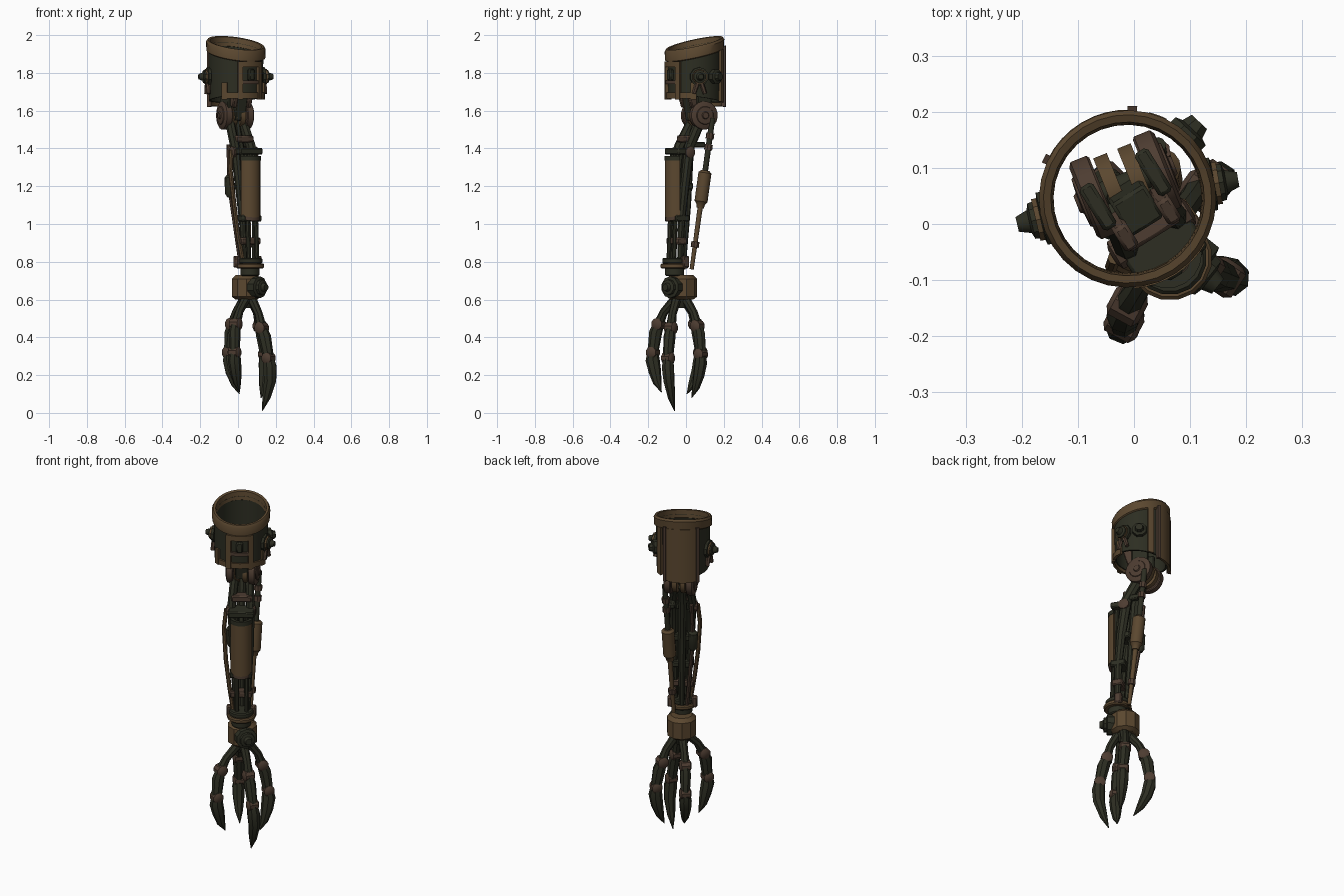
import bpy, bmesh, math
from mathutils import Vector, Matrix

if "Cube" in bpy.data.objects:
    bpy.data.objects.remove(bpy.data.objects["Cube"])

TURN = Matrix.Rotation(math.radians(32), 4, 'Z')


def material(name, rgb):
    m = bpy.data.materials.new(name)
    m.use_nodes = True
    col = (*rgb, 1)
    m.diffuse_color = col
    bsdf = m.node_tree.nodes["Principled BSDF"]
    bsdf.inputs["Base Color"].default_value = col
    bsdf.inputs["Roughness"].default_value = 0.8
    return m


DARK = material("dark olive metal", (0.026, 0.027, 0.016))
BROWN = material("worn brown metal", (0.105, 0.064, 0.029))
RUST = material("dull red brown metal", (0.075, 0.046, 0.031))


def W(u, v, z):
    """Arm space (side, back, up) to world space."""
    return TURN @ Vector((u, v, z))


def finish(name, bm, mat, bevel=0):
    bmesh.ops.recalc_face_normals(bm, faces=bm.faces)
    me = bpy.data.meshes.new(name)
    bm.to_mesh(me)
    bm.free()
    me.materials.append(mat)
    for p in me.polygons:
        p.use_smooth = True
    me.set_sharp_from_angle(angle=math.radians(35))
    ob = bpy.data.objects.new(name, me)
    bpy.context.collection.objects.link(ob)
    if bevel:
        mod = ob.modifiers.new("Bevel", 'BEVEL')
        mod.width, mod.segments = bevel, 1
    return ob


def tube(name, pts, radii, mat, sides=12, squash=1.0):
    """Sweep a round or squashed section along points."""
    pts = [Vector(p) for p in pts]
    bm, loops, last, q = bmesh.new(), [], None, None
    for i, p in enumerate(pts):
        t = pts[min(i + 1, len(pts) - 1)] - pts[max(i - 1, 0)]
        t = t.normalized() if t.length > 1e-6 else last
        q = t.to_track_quat('Z', 'Y') if q is None else last.rotation_difference(t) @ q
        last = t
        ring = []
        for k in range(sides):
            a = math.tau * (k + 0.5) / sides
            ring.append(bm.verts.new(p + q @ Vector((math.cos(a) * squash, math.sin(a), 0)) * radii[i]))
        loops.append(ring)
    for a, b in zip(loops, loops[1:]):
        for k in range(sides):
            j = (k + 1) % sides
            bm.faces.new((a[k], a[j], b[j], b[k]))
    bm.faces.new(loops[0][::-1])
    bm.faces.new(loops[-1])
    return finish(name, bm, mat)


def turned(name, start, direction, profile, mat, sides=12):
    """Stepped round part: profile holds (distance, radius)."""
    d = Vector(direction).normalized()
    return tube(name, [Vector(start) + d * t for t, r in profile], [r for t, r in profile], mat, sides)


def box(name, centre, size, mat, tilt=0, bevel=0.006):
    bm = bmesh.new()
    bmesh.ops.create_cube(bm, size=1)
    m = Matrix.Translation(W(*centre)) @ TURN @ Matrix.Rotation(tilt, 4, 'X') @ Matrix.Diagonal((*size, 1))
    bmesh.ops.transform(bm, matrix=m, verts=bm.verts)
    return finish(name, bm, mat, bevel)


def shell(name, centre, section, mat, a0=-180, a1=180, steps=32):
    """Curved wall; section rows are (radius, height, slope towards the back)."""
    bm, loops = bmesh.new(), []
    full = a1 - a0 == 360
    for i in range(steps if full else steps + 1):
        a = math.radians(a0 + (a1 - a0) * i / steps)
        su, sv = math.sin(a), -math.cos(a)
        loops.append([bm.verts.new(W(centre[0] + r * su, centre[1] + r * sv, z + k * r * sv))
                      for r, z, k in section])
    n = len(section)
    pairs = list(zip(loops, loops[1:])) + ([(loops[-1], loops[0])] if full else [])
    for a, b in pairs:
        for k in range(n):
            bm.faces.new((a[k], a[(k + 1) % n], b[(k + 1) % n], b[k]))
    if not full:
        bm.faces.new(loops[0])
        bm.faces.new(loops[-1][::-1])
    return finish(name, bm, mat)


def patch(name, centre, r, thick, z0, z1, mat, a0, a1, k0=0, k1=0, steps=8):
    return shell(name, centre, [(r, z0, k0), (r + thick, z0, k0), (r + thick, z1, k1), (r, z1, k1)],
                 mat, a0, a1, steps)


# Upper cuff with slanted rim
CUFF = (0.014, 0.044)
LOW, HIGH = -0.15, 0.25
shell("cuff_wall", CUFF, [(0.133, 1.665, LOW), (0.143, 1.665, LOW), (0.146, 1.93, HIGH), (0.134, 1.93, HIGH)], DARK)
shell("cuff_rim", CUFF, [(0.132, 1.91, HIGH), (0.148, 1.895, HIGH), (0.156, 1.9, HIGH), (0.158, 1.945, HIGH),
                         (0.15, 1.958, HIGH), (0.137, 1.956, HIGH)], BROWN)
patch("back_plate", CUFF, 0.143, 0.016, 1.645, 1.9, BROWN, 146, 212, LOW, HIGH)
for a in (142, 209):
    patch("back_plate_edge", CUFF, 0.143, 0.023, 1.64, 1.91, RUST, a, a + 6, LOW, HIGH, 2)
patch("rear_strap", CUFF, 0.143, 0.016, 1.66, 1.9, BROWN, 122, 134, LOW, HIGH, 3)
for a in (-62, 50):
    patch("front_strap_end", CUFF, 0.14, 0.014, 1.66, 1.75, BROWN, a, a + 12, 0, 0, 3)
for a in (-28, 18):
    patch("front_frame_post", CUFF, 0.142, 0.018, 1.66, 1.85, BROWN, a, a + 10, 0, 0, 3)
patch("front_frame_top", CUFF, 0.142, 0.018, 1.83, 1.86, BROWN, -28, 28)
patch("front_frame_bottom", CUFF, 0.14, 0.014, 1.665, 1.695, BROWN, -62, 62)
patch("front_frame_bar", CUFF, 0.142, 0.016, 1.74, 1.76, RUST, -20, 20)
box("front_latch", (0.014, -0.105, 1.79), (0.035, 0.03, 0.06), DARK)

# Cuff side knobs
KNOB = [(0, 0.05), (0.015, 0.05), (0.018, 0.036), (0.034, 0.034), (0.038, 0.022), (0.06, 0.014)]
for name, ang, out in (("right_knob", 193, 0.142), ("left_knob", 10, 0.14)):
    d = Vector((math.cos(math.radians(ang)), math.sin(math.radians(ang)), 0))
    base = W(*CUFF, 1.78) + d * out
    turned(name, base, d, KNOB, DARK, 10)
    turned(name + "_collar", base, d, [(0.016, 0.04), (0.026, 0.04)], BROWN, 10)
    across = Vector((-d.y, d.x, 0))
    for s in (-1, 1):
        tube(name + "_brace", [base + d * 0.01, base + d * 0.012 + across * 0.03 * s - Vector((0, 0, 0.09))],
             [0.014, 0.011], RUST, 6)
d = Vector((0.68, 0.73, 0))
turned("rear_lug", W(*CUFF, 1.78) + d * 0.14, d, [(0, 0.04), (0.025, 0.04), (0.03, 0.026), (0.048, 0.02)], DARK, 8)

# Elbow joint, its axle swung a little from the cuff
ELBOW = Vector((-0.015, 0.07, 1.575))
swing = math.radians(22)
axle = Vector((math.cos(swing), math.sin(swing), 0))
for s in (-1, 1):
    hub = ELBOW + axle * s * 0.042
    turned("elbow_disc", hub, axle * s, [(0, 0.07), (0.004, 0.075), (0.034, 0.075), (0.04, 0.066)], RUST, 20)
    turned("elbow_cap", hub + axle * s * 0.038, axle * s, [(0, 0.05), (0.006, 0.046), (0.008, 0.02), (0.014, 0.016)], RUST, 16)
    turned("elbow_inner_disc", ELBOW + axle * s * 0.01, axle * s, [(0, 0.066), (0.026, 0.066)], BROWN, 18)
    box("elbow_hanger", (0.02 + s * 0.058, 0.06, 1.66), (0.028, 0.09, 0.12), DARK)
    box("elbow_link", (0.02 + s * 0.045, 0.0, 1.67), (0.028, 0.05, 0.1), RUST, 0.3)
turned("elbow_axle", ELBOW - axle * 0.08, axle, [(0, 0.022), (0.16, 0.022)], DARK)
box("elbow_core", (0.018, 0.03, 1.62), (0.07, 0.07, 0.14), DARK, 0.2)

# Forearm frame
side = W(1, 0, 0)
for s in (-1, 1):
    tube("forearm_beam", [W(0.02 + s * 0.038, 0.06, 1.56), W(0.018 + s * 0.05, -0.02, 1.41), W(0.022 + s * 0.047, -0.05, 1.2),
                          W(0.024 + s * 0.04, -0.068, 1.02), W(0.026 + s * 0.032, -0.075, 0.76)],
         [0.03, 0.03, 0.026, 0.021, 0.016], DARK, 8, 0.8)
    tube("front_rod", [W(0.022 + s * 0.026, -0.08, 1.4), W(0.026 + s * 0.026, -0.11, 0.76)], [0.014, 0.012], DARK, 8)
    turned("beam_bolt", W(0.018 + s * 0.062, -0.03, 1.38), side * s, [(0, 0.03), (0.014, 0.03), (0.02, 0.016)], RUST, 10)
tube("rear_beam", [W(0.02, 0.06, 1.54), W(0.018, 0.01, 1.4), W(0.022, -0.008, 1.1), W(0.024, -0.035, 0.76)],
     [0.024, 0.024, 0.022, 0.015], DARK, 8)
for z, v, w, dep, m in ((1.45, -0.01, 0.11, 0.06, RUST), (1.385, -0.055, 0.14, 0.1, DARK), (1.2, -0.03, 0.11, 0.06, DARK),
                        (1.03, -0.068, 0.12, 0.085, DARK), (0.91, -0.072, 0.12, 0.06, RUST)):
    box("forearm_clamp", (0.021, v, z), (w, dep, 0.035), m)
PLATE = (0.022, -0.076)
patch("forearm_front_plate", PLATE, 0.047, 0.013, 1.05, 1.34, BROWN, -78, 78, 0.25, 0)
patch("forearm_plate_lip", PLATE, 0.044, 0.018, 1.335, 1.36, DARK, -78, 78)
patch("forearm_plate_foot", PLATE, 0.042, 0.014, 1.03, 1.055, RUST, -70, 70, 0.25, 0.25)

# Rear piston
TOP, BOT = Vector((0.042, 0.14, 1.56)), Vector((0.06, 0.03, 0.76))
down = (BOT - TOP).normalized()
tube("piston_top_rod", [TOP, TOP + down * 0.3], [0.015, 0.015], DARK)
turned("piston_barrel", TOP + down * 0.28, down, [(0, 0.022), (0.012, 0.035), (0.165, 0.035), (0.178, 0.024), (0.2, 0.02)], BROWN, 14)
tube("piston_lower_rod", [TOP + down * 0.46, BOT], [0.014, 0.011], BROWN)
for t in (0.08, 0.14, 0.66):
    turned("piston_collar", TOP + down * t, down, [(0, 0.022), (0.03, 0.022)], RUST, 8)
box("piston_mount", (0.07, 0.015, 1.42), (0.03, 0.11, 0.03), DARK)

# Side control rod and damper
tube("side_rod", [(-0.035, -0.06, 1.39), (-0.04, -0.075, 1.28), (-0.02, -0.085, 1.1), (0.0, -0.08, 0.94), (0.03, -0.08, 0.78)],
     [0.012] * 5, BROWN, 8)
turned("side_damper", (-0.048, 0.0, 1.26), (0.05, -0.02, -1), [(0, 0.012), (0.015, 0.026), (0.1, 0.026), (0.12, 0.013)], DARK, 10)
tube("damper_rod", [(-0.05, 0.02, 1.42), (-0.046, 0, 1.2), (0.015, -0.03, 0.78)], [0.011] * 3, RUST, 8)

# Wrist collars and block
AXIS = W(0.022, -0.085, 0)
for z, r, h, m in ((0.79, 0.066, 0.03, DARK), (0.765, 0.076, 0.026, BROWN), (0.725, 0.052, 0.045, DARK)):
    turned("wrist_collar", AXIS + Vector((0, 0, z)), (0, 0, 1), [(0, r - 0.006), (0.006, r), (h - 0.006, r), (h, r - 0.006)], m, 16)
for s in (-1, 1):
    box("wrist_lug", (0.022 + s * 0.066, -0.06, 0.8), (0.028, 0.04, 0.06), RUST)
turned("wrist_block", W(0.026, -0.042, 0.6), (0, 0, 1),
       [(0, 0.06), (0.015, 0.081), (0.11, 0.081), (0.13, 0.06)], BROWN, 10)
turned("wrist_front_knob", (0.083, -0.058, 0.665), (0.78, -0.62, 0),
       [(0, 0.058), (0.044, 0.058), (0.048, 0.042), (0.062, 0.04), (0.066, 0.024), (0.085, 0.018)], DARK, 10)
turned("palm", W(0.024, -0.045, 0.555), (0, 0, 1), [(0, 0.03), (0.05, 0.05)], DARK, 10)

# Claw fingers: root, knuckle, middle joint, bow, tip
FINGERS = {
    "front_left_finger": ((0.075, -0.05, 0.6), (0.125, -0.08, 0.45), (0.162, -0.095, 0.29), (0.17, -0.09, 0.17), (0.128, -0.06, 0.01)),
    "front_right_finger": ((0.04, -0.06, 0.6), (-0.012, -0.145, 0.47), (-0.018, -0.175, 0.32), (-0.012, -0.165, 0.22), (0.008, -0.13, 0.11)),
    "back_right_finger": ((0.03, -0.01, 0.6), (-0.03, 0.05, 0.47), (-0.048, 0.076, 0.32), (-0.038, 0.06, 0.22), (0.008, 0.005, 0.1)),
    "back_left_finger": ((0.07, 0.0, 0.6), (0.115, 0.06, 0.46), (0.143, 0.078, 0.31), (0.143, 0.068, 0.2), (0.122, 0.03, 0.08)),
}
HUB = Vector((0.05, -0.03, 0))
for name, path in FINGERS.items():
    root, knuckle, mid, bow, tip = map(Vector, path)
    outward = (knuckle - HUB) * Vector((1, 1, 0))
    hinge = Vector((-outward.y, outward.x, 0)).normalized()
    tube(name + "_stem", [root, root.lerp(knuckle, 0.5) + outward * 0.12, knuckle], [0.025, 0.022, 0.027], DARK, 8)
    tube(name + "_segment", [knuckle, knuckle.lerp(mid, 0.3) + outward * 0.06, mid], [0.029, 0.035, 0.029], DARK, 8, 0.9)
    tube(name + "_claw", [mid, mid.lerp(bow, 0.4) + outward * 0.05, bow, bow.lerp(tip, 0.55) + outward * 0.05, tip],
         [0.03, 0.038, 0.034, 0.023, 0.002], DARK, 8, 0.9)
    for joint, r in ((knuckle, 0.032), (mid, 0.031)):
        turned(name + "_joint", joint - hinge * 0.032, hinge,
               [(0, r * 0.6), (0.008, r), (0.056, r), (0.064, r * 0.6)], RUST, 10)
